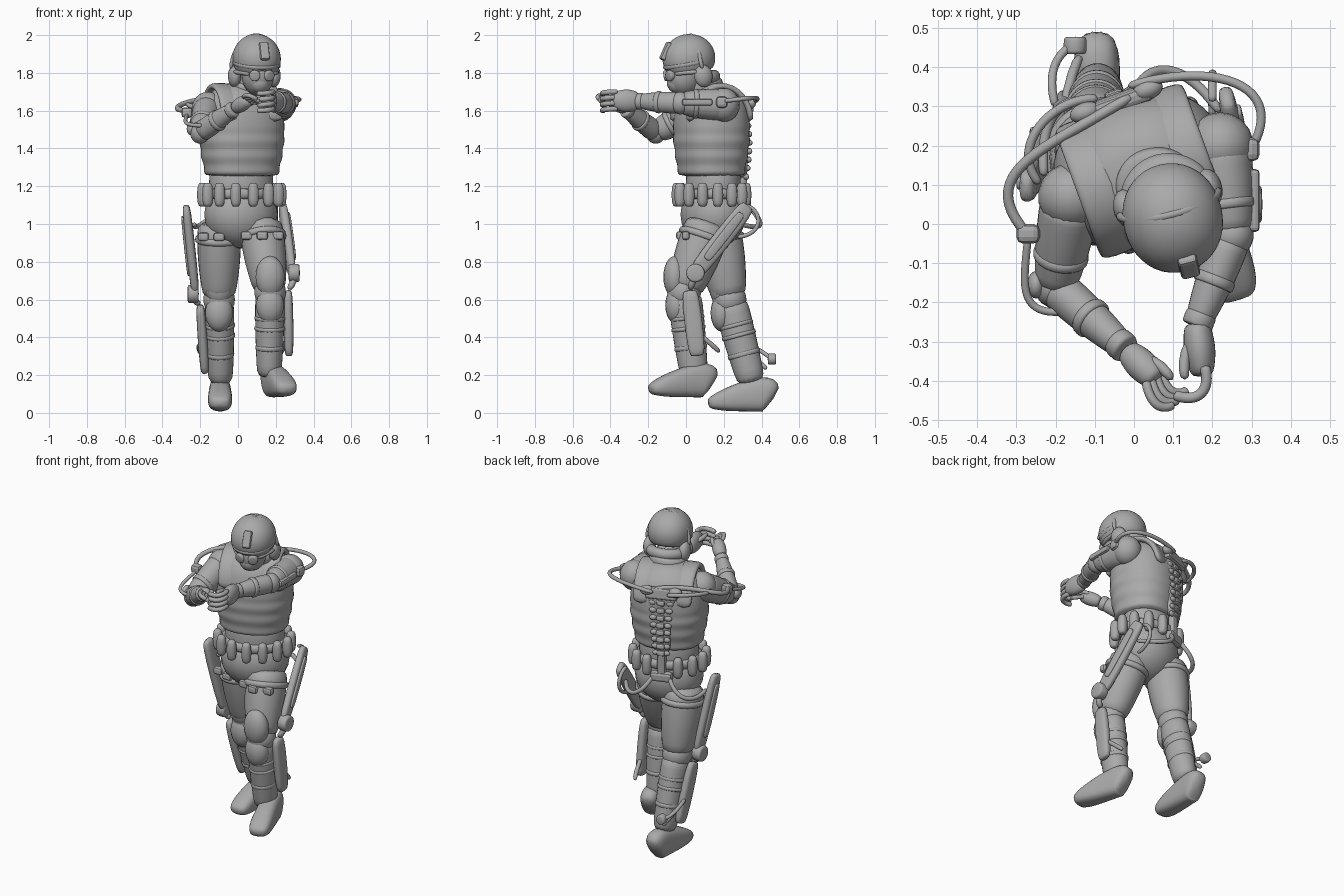
import bpy, bmesh
from math import sin, cos, pi, radians, copysign
from mathutils import Vector, Matrix, Euler
from mathutils.geometry import interpolate_bezier

if "Cube" in bpy.data.objects:
    bpy.data.objects.remove(bpy.data.objects["Cube"], do_unlink=True)

# One plain material
shade = .4
grey = bpy.data.materials.new("plain_grey")
grey.use_nodes = True
grey.diffuse_color = (shade, shade, shade, 1)
grey.node_tree.nodes["Principled BSDF"].inputs["Base Color"].default_value = grey.diffuse_color

# Turned frames for torso and head
world = Matrix()
torso = Matrix.Translation((.02, .135, 0)) @ Matrix.Rotation(radians(20), 4, 'Z')
head = (Matrix.Translation((.1, .01, 1.85)) @ Matrix.Rotation(radians(14), 4, 'Z')
        @ Matrix.Rotation(radians(10), 4, 'X'))
sides = {"left": 1, "right": -1}


def finish(name, bm, frame, smooth=True):
    bmesh.ops.recalc_face_normals(bm, faces=bm.faces[:])
    bm.transform(frame)
    mesh = bpy.data.meshes.new(name)
    for face in bm.faces:
        face.smooth = smooth
    bm.to_mesh(mesh)
    bm.free()
    mesh.materials.append(grey)
    part = bpy.data.objects.new(name, mesh)
    bpy.context.collection.objects.link(part)
    return part


def loft(name, rings, frame=world, upright=False, square=2, count=14):
    """Skin rings given as (centre, half width, half depth)."""
    bm = bmesh.new()
    centres = [Vector(ring[0]) for ring in rings]
    across, loops = None, []
    for i, (centre, wide, deep) in enumerate(rings):
        along = (centres[min(i + 1, len(rings) - 1)] - centres[max(i - 1, 0)]).normalized()
        if upright:
            along = Vector((0, 0, 1))
        if across is None:
            across = Vector((1, 0, 0)) if abs(along.z) > .8 else along.cross((0, 0, 1))
        across = (across - along * across.dot(along)).normalized()
        other = along.cross(across)
        loop = []
        for k in range(count):
            c, s = cos(2 * pi * k / count), sin(2 * pi * k / count)
            c = copysign(abs(c) ** (2 / square), c) * wide
            s = copysign(abs(s) ** (2 / square), s) * deep
            loop.append(bm.verts.new(centres[i] + across * c + other * s))
        loops.append(loop)
    for low, high in zip(loops, loops[1:]):
        for k in range(count):
            n = (k + 1) % count
            bm.faces.new((low[k], low[n], high[n], high[k]))
    bm.faces.new(loops[0])
    bm.faces.new(loops[-1])
    part = finish(name, bm, frame)
    part.modifiers.new("round", 'SUBSURF').levels = 1


def tube(name, points, radius, frame=world):
    loft(name, [(p, radius, radius) for p in points], frame, count=8)


def hose(name, start, pull_start, pull_end, end, radius, frame=world):
    knots = [Vector(p) for p in (start, pull_start, pull_end, end)]
    tube(name, interpolate_bezier(*knots, 12), radius, frame)


def limb(name, start, end, thick, thin, bulge=0, ratio=1):
    rings = []
    for k in range(7):
        t = k / 6
        radius = thick + (thin - thick) * t + bulge * sin(pi * t)
        rings.append((start.lerp(end, t), radius, radius * ratio))
    loft(name, rings)


def disc(name, centre, radius, depth, axis, frame=world, ratio=1):
    """Short drum with soft rims; also serves as a strap around a limb."""
    step = Vector(axis).normalized() * depth / 2
    loft(name, [(Vector(centre) + step * k, radius * s, radius * s * ratio)
                for k, s in ((-1, .9), (-.8, 1), (.8, 1), (1, .9))], frame, count=18)


def strap(name, start, end, t, radius, width=.03, ratio=1):
    disc(name, start.lerp(end, t), radius, width, end - start, ratio=ratio)


def bar(name, start, end, wide, deep):
    """Long rounded beam with tapered ends."""
    loft(name, [(start.lerp(end, t), wide * s, deep * s)
                for t, s in ((0, .6), (.05, .9), (.5, 1), (.95, .9), (1, .6))], square=3)


def blob(name, centre, size, frame=world):
    bm = bmesh.new()
    bmesh.ops.create_uvsphere(bm, u_segments=18, v_segments=12, radius=1)
    finish(name, bm, frame @ Matrix.LocRotScale(Vector(centre), None, Vector(size)))


def box(name, centre, size, frame=world, tilt=0):
    bm = bmesh.new()
    bmesh.ops.create_cube(bm, size=1)
    place = Matrix.LocRotScale(Vector(centre), Euler((tilt, 0, 0)), Vector(size))
    part = finish(name, bm, frame @ place, False)
    soft = part.modifiers.new("soft", 'BEVEL')
    soft.width, soft.segments = min(size) / 3, 2


# Vest with folds, waist and pelvis
vest = []
for k in range(25):
    t = k / 24
    half = (.193 + .036 * sin(pi * t)) * (1 - .6 * t ** 10)
    if t < .5:
        half += .004 * sin(12 * pi * t)
    vest.append(((0, 0, 1.25 + t / 2), half, half * .86))
loft("vest", vest, torso, True, 2.3, 20)
disc("waist", (0, .01, 1.2), .178, .2, (0, 0, 1), torso, .82)
blob("pelvis", (0, .01, 1.05), (.2, .17, .18), torso)
limb("neck", Vector((.05, .11, 1.65)), Vector((.09, .04, 1.8)), .08, .065)
disc("collar", (.06, .1, 1.73), .11, .06, (0, -.2, 1), ratio=.9)
for side, s in sides.items():
    arch = [(s * .125, .17 * cos(pi * k / 8), 1.54 + .195 * sin(pi * k / 8)) for k in range(9)]
    loft(side + "_shoulder_strap", [(p, .05, .018) for p in arch], torso, square=3)

# Belt with a row of pouches, open at the spine
disc("belt", (0, .01, 1.16), .2, .06, (0, 0, 1), torso, .85)
for k in range(14):
    turn = 2 * pi * (k + .5) / 14
    if abs(turn - pi / 2) > .3:
        x, y = cos(turn) * .212, sin(turn) * .178
        loft(f"belt_pouch_{k}", [((x, y, 1.155 + .064 * j), r, r) for j, r in
             ((-1, .015), (-.8, .027), (0, .031), (.8, .027), (1, .015))], torso, True, 2.6, 10)

# Head, helmet and headset
blob("face", (0, -.035, -.06), (.085, .095, .105), head)
blob("face_mask", (0, -.08, -.09), (.055, .05, .055), head)
dome = []
for k in range(10):
    angle = radians(-40 + 14 * k)
    dome.append(((0, .01, .025 + .13 * sin(angle)), .13 * cos(angle), .144 * cos(angle)))
loft("helmet", dome, head, True, 2.1, 20)
disc("helmet_rim", (0, .005, 0), .13, .03, (0, 0, 1), head, 1.09)
box("forehead_mount", (.01, -.11, .085), (.05, .03, .1), head, -.6)
arch = [pi * k / 10 for k in range(11)]
tube("headset_band", [(.132 * cos(a), .04, .187 * sin(a) - .04) for a in arch], .012, head)
hose("neck_guard", (-.09, .06, -.09), (-.06, .15, -.09), (.06, .15, -.09), (.09, .06, -.09), .036, head)
for side, s in sides.items():
    blob(side + "_ear_cup", (s * .108, .045, -.075), (.034, .05, .06), head)
    disc(side + "_goggle", (s * .037, -.112, -.045), .03, .04, (s, -3, 0), head)
    tube(side + "_goggle_strap", [(s * .06, -.1, -.04), (s * .1, -.05, -.04), (s * .12, .03, -.05)], .013, head)

# Joint positions of both body halves
joints = {
    "left": dict(hip=(.12, .12, 1), knee=(.17, -.01, .64), ankle=(.165, .045, .18),
                 shoulder=(.22, .2, 1.63), elbow=(.25, -.03, 1.64), wrist=(.16, -.26, 1.65),
                 heel=(.165, .14, .08), toe_out=17,
                 beam_top=(.235, .33, 1.1), beam_end=(.285, .05, .74),
                 shin_top=(.265, .02, .65), shin_end=(.27, .06, .3)),
    "right": dict(hip=(-.1, .16, 1), knee=(-.1, .23, .6), ankle=(-.092, .35, .15),
                  shoulder=(-.16, .07, 1.61), elbow=(-.2, -.16, 1.485), wrist=(-.02, -.32, 1.61),
                  heel=(-.095, .465, .005), toe_out=0,
                  beam_top=(-.275, .09, 1.1), beam_end=(-.225, .2, .63),
                  shin_top=(-.2, .21, .57), shin_end=(-.175, .31, .21)),
}
for side, s in sides.items():
    spot = {key: Vector(p) for key, p in joints[side].items() if key != "toe_out"}
    hip, knee, ankle = spot["hip"], spot["knee"], spot["ankle"]
    shoulder, elbow, wrist = spot["shoulder"], spot["elbow"], spot["wrist"]

    # Arms with straps
    blob(side + "_shoulder", shoulder, (.085, .085, .09))
    limb(side + "_upper_arm", shoulder, elbow, .08, .055, .006, 1.1)
    blob(side + "_elbow", elbow, (.055, .055, .06))
    limb(side + "_forearm", elbow, wrist, .054, .034, .006, 1.1)
    strap(side + "_upper_arm_strap", shoulder, elbow, .65, .073, ratio=1.1)
    strap(side + "_forearm_strap", elbow, wrist, .5, .055, ratio=1.1)
    strap(side + "_wrist_cuff", elbow, wrist, .93, .041, .04, 1.1)

    # Legs with straps and knee pads
    limb(side + "_thigh", hip.lerp(knee, -.04), knee, .118, .085, .014, 1.08)
    blob(side + "_knee", knee, (.085, .09, .09))
    limb(side + "_shin", knee, ankle, .082, .065, .004, 1.15)
    strap(side + "_thigh_strap", hip, knee, .2, .13, .04, 1.08)
    for t in (.3, .42):
        strap(f"{side}_shin_strap_{t}", knee, ankle, t, .084, .025, 1.12)
    strap(side + "_boot_top", knee, ankle, .64, .077, ratio=1.17)
    blob(side + "_knee_pad_upper", knee + Vector((0, -.05, .08)), (.078, .06, .11))
    blob(side + "_knee_pad_lower", knee + Vector((0, -.04, -.07)), (.074, .06, .1))
    for k in (-1, 0, 1):
        middle = hip.lerp(knee, .17)
        turn = k * .7
        box(f"{side}_thigh_buckle_{k}", middle + Vector((sin(turn), -cos(turn), 0)) * .13, (.06, .04, .045))

    # Boots with a raised toe
    place = Matrix.Translation(spot["heel"]) @ Matrix.Rotation(radians(joints[side]["toe_out"]), 4, 'Z')
    upper = []
    for k in range(13):
        t = k / 12
        cap = min(1, .75 + 3 * t) * (1 - .4 * t ** 10)
        high, wide = (.045 + .05 * cos(1.7 * t)) * cap, (.058 + .012 * t) * cap
        upper.append(((0, -.35 * t, high + .02 * t ** 6), wide, high))
    loft(side + "_boot", upper, place, square=2.8)

    # Leg frame: thigh beam, knee joint, shin beam and ankle strut
    top, end = spot["beam_top"], spot["beam_end"]
    shin, foot = spot["shin_top"], spot["shin_end"]
    out = Vector((s * .025, 0, 0))
    bar(side + "_thigh_beam", top, end, .026, .052)
    bar(side + "_beam_cover", top.lerp(end, .12) + out, top.lerp(end, .8) + out, .01, .026)
    disc(side + "_knee_joint", end + out / 2, .05, .06, out)
    tube(side + "_knee_link", [end, end.lerp(shin, .5) + out, shin], .02)
    bar(side + "_shin_beam", shin, foot, .027, .05)
    back = foot + Vector((-s * .02, .09, .05))
    tube(side + "_ankle_strut", [foot.lerp(shin, .4), back, back + Vector((-s * .02, .03, -.03))], .014)

    # Hip hose and yoke joint
    blob(side + "_yoke_joint", (s * .085, .19, 1.64), (.04, .026, .03), torso)
    hose(side + "_hip_hose", (s * .05, .19, 1.1), (s * .1, .26, 1), (s * .2, .24, .96), (s * .24, .07, 1), .014, torso)

# Hands with curled fingers
limb("left_palm", Vector((.16, -.25, 1.65)), Vector((.175, -.39, 1.655)), .032, .027, .012, 1.5)
limb("right_palm", Vector((-.02, -.32, 1.61)), Vector((.06, -.4, 1.66)), .03, .03, .012)
for k in range(4):
    drop = Vector((0, 0, -.03 * k))
    hose(f"left_finger_{k}", drop + Vector((.18, -.36, 1.7)), drop + Vector((.2, -.43, 1.7)),
         drop + Vector((.16, -.46, 1.69)), drop + Vector((.1, -.435, 1.69)), .015)
    shift = Vector((1, 1, -1)) * .012 * k
    hose(f"right_finger_{k}", shift + Vector((.03, -.4, 1.67)), shift + Vector((.04, -.46, 1.69)),
         shift + Vector((.07, -.48, 1.68)), shift + Vector((.1, -.46, 1.66)), .013)
tube("left_thumb", [(.14, -.3, 1.67), (.125, -.35, 1.68), (.13, -.4, 1.69)], .015)
tube("right_thumb", [(.03, -.34, 1.64), (.07, -.36, 1.67), (.1, -.4, 1.67)], .015)

# Spine frame with a flared plate, vertebrae, yoke and hip bracket
loft("spine_plate", [((0, .17, 1.24 + .42 * t), .05 + .05 * t * t, .025) for t in (0, .2, .5, .8, 1)],
     torso, True, 3)
for k in range(8):
    z, y = 1.25 + k * .045, .185 + .015 * sin(pi * k / 7)
    box(f"vertebra_{k}", (0, y, z), (.05, .04, .034), torso, .2)
    for side, s in sides.items():
        blob(f"{side}_vertebra_lobe_{k}", (s * (.03 + .003 * k), y, z), (.022, .014, .016), torso)
box("spine_yoke", (0, .185, 1.625), (.19, .04, .07), torso, .15)
box("hip_bracket", (0, .18, 1.1), (.13, .05, .06), torso)
box("hip_bracket_stem", (0, .175, 1.17), (.05, .045, .16), torso)
hose("left_hip_hoop", (.2, .31, 1.1), (.2, .41, 1.08), (.2, .42, .94), (.2, .27, .93), .012)

# Shoulder hoses and arm braces
hose("left_shoulder_hose", (-.02, .35, 1.64), (.2, .42, 1.68), (.4, .36, 1.67), (.3, .19, 1.65), .013)
hose("right_shoulder_hose", (0, .33, 1.65), (-.2, .2, 1.7), (-.43, .14, 1.6), (-.27, -.03, 1.6), .015)
hose("right_rear_hose", (-.09, .32, 1.63), (-.2, .33, 1.66), (-.33, .2, 1.65), (-.24, .1, 1.62), .013)
box("left_arm_joint", (.295, .19, 1.645), (.05, .06, .06))
box("left_arm_brace", (.305, .06, 1.645), (.03, .16, .035))
box("right_arm_joint", (-.27, -.025, 1.59), (.06, .05, .055))
hose("right_arm_brace", (-.27, -.03, 1.58), (-.28, -.15, 1.54), (-.31, -.25, 1.52), (-.15, -.22, 1.52), .011)
blob("right_elbow_joint", (-.25, -.155, 1.505), (.022, .035, .035))

# Heel knob on the rear leg
hose("right_heel_strut", (-.2, .3, .36), (-.22, .37, .36), (-.21, .43, .3), (-.15, .46, .285), .012)
disc("right_heel_knob", (-.15, .455, .285), .03, .045, (0, 1, 0))
